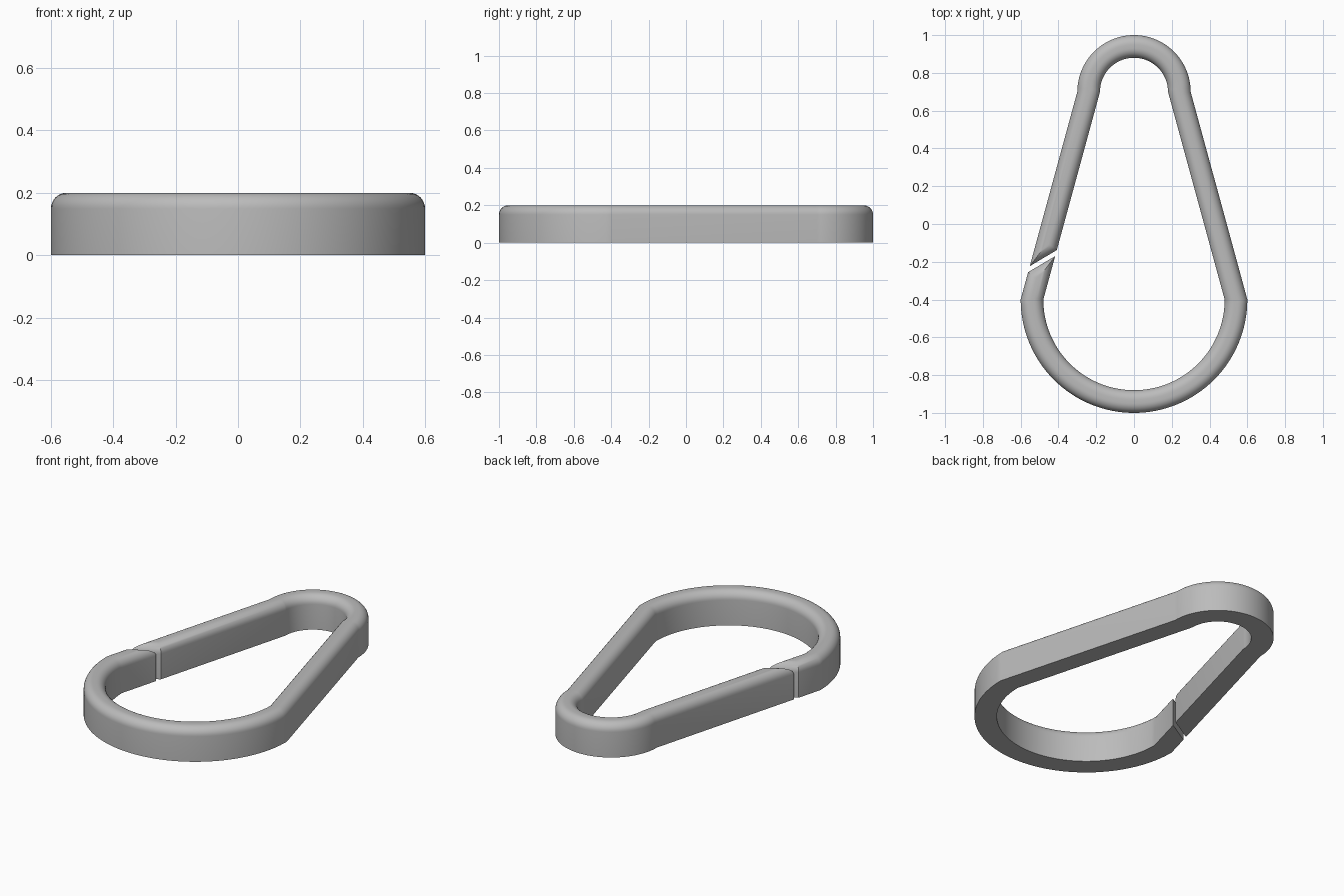
import bpy, bmesh, math
from mathutils import Vector

cube = bpy.data.objects.get("Cube")
if cube:
    bpy.data.objects.remove(cube, do_unlink=True)

HEIGHT, HALF_WIDTH, FILLET = 0.2, 0.06, 0.05
LOW_Y, LOW_R = -0.4, 0.54      # wide end arc
HIGH_Y, HIGH_R = 0.7, 0.24     # narrow end arc


def arc(cy, radius, start, steps):
    """Half circle of points, counter-clockwise from the start angle."""
    angles = [start + math.pi * i / steps for i in range(steps + 1)]
    return [Vector((radius * math.cos(a), cy + radius * math.sin(a))) for a in angles]


def gap_point(offset, y):
    """Point on the right-hand straight bar at height y of the plan."""
    t = (y - LOW_Y) / (HIGH_Y - LOW_Y)
    return Vector((-(LOW_R + offset + (HIGH_R - LOW_R) * t), y))


def side(offset, y_low, y_high):
    """One edge of the open loop, from the lower gap end to the upper gap end."""
    return ([gap_point(offset, y_low)]
            + arc(LOW_Y, LOW_R + offset, math.pi, 64)
            + arc(HIGH_Y, HIGH_R + offset, 0, 48)
            + [gap_point(offset, y_high)])


def inset(points, d):
    """Move a counter-clockwise outline inwards by d with mitred corners."""
    result = []
    for i, p in enumerate(points):
        a = (p - points[i - 1]).normalized()
        b = (points[(i + 1) % len(points)] - p).normalized()
        na, nb = Vector((-a.y, a.x)), Vector((-b.y, b.x))
        result.append(p + (na + nb) * d / (1 + na.dot(nb)))
    return result


# Plan outline with the slanted opening
outer = side(HALF_WIDTH, -0.255, -0.223)
inner = side(-HALF_WIDTH, -0.17, -0.138)
outline = outer + inner[::-1]
n, half = len(outline), len(outer)

# Stacked layers: flat wall, then a quarter-round fillet at the top
layers = [(0, 0)]
for k in range(9):
    a = k / 8 * math.pi / 2
    layers.append((FILLET * (1 - math.cos(a)), HEIGHT - FILLET + FILLET * math.sin(a)))

bm = bmesh.new()
rings = [[bm.verts.new((p.x, p.y, z)) for p in inset(outline, d)] for d, z in layers]
for low, high in zip(rings, rings[1:]):
    for i in range(n):
        j = (i + 1) % n
        bm.faces.new((low[i], low[j], high[j], high[i]))

# Top and bottom strips between the outer and inner edges
for i in range(half - 1):
    quad = (i, i + 1, n - 2 - i, n - 1 - i)
    bm.faces.new([rings[-1][k] for k in quad])
    bm.faces.new([rings[0][k] for k in reversed(quad)])
bmesh.ops.recalc_face_normals(bm, faces=bm.faces)

mesh = bpy.data.meshes.new("clip_loop")
bm.to_mesh(mesh)
bm.free()
clip = bpy.data.objects.new("clip_loop", mesh)
bpy.context.collection.objects.link(clip)

# Plain grey material
grey = bpy.data.materials.new("plain_grey")
grey.use_nodes = True
colour = (0.5, 0.5, 0.5, 1)
grey.diffuse_color = colour
grey.node_tree.nodes["Principled BSDF"].inputs["Base Color"].default_value = colour
mesh.materials.append(grey)

# Smooth shading with crisp corners
bpy.ops.object.select_all(action="DESELECT")
clip.select_set(True)
bpy.context.view_layer.objects.active = clip
bpy.ops.object.shade_smooth_by_angle(angle=math.radians(30))
